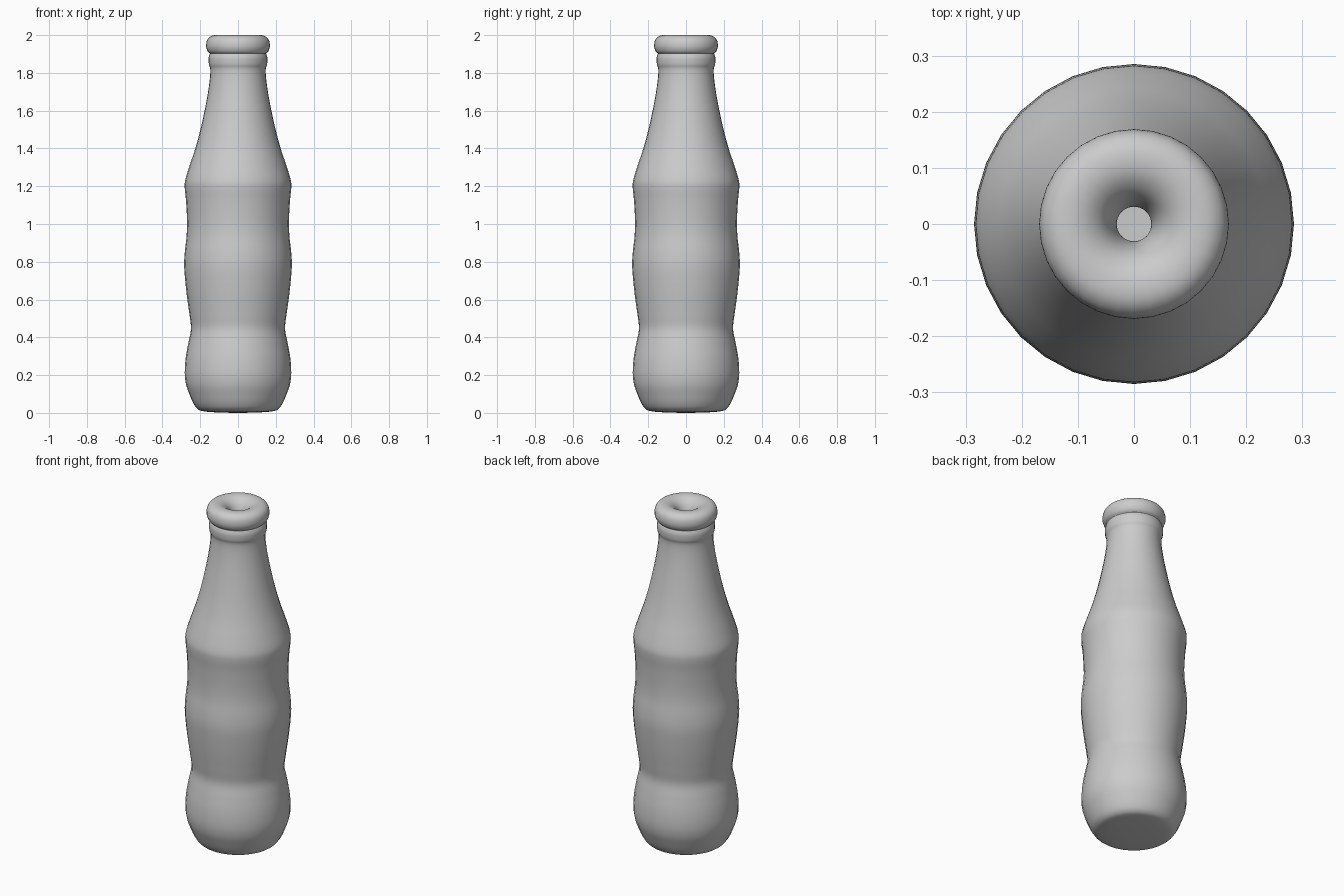
import bpy, bmesh
from math import tau
from mathutils import Vector

if "Cube" in bpy.data.objects:
    bpy.data.objects.remove(bpy.data.objects["Cube"])

SIDES = 32
STEPS = 4

# Half outline (radius, height): base, waisted body, neck, ring
body = [(0.0, 0.0), (0.10, 0.002), (0.18, 0.008), (0.213, 0.02), (0.236, 0.05),
        (0.258, 0.10), (0.275, 0.15), (0.282, 0.21), (0.277, 0.29), (0.263, 0.37),
        (0.249, 0.445), (0.257, 0.52), (0.272, 0.63), (0.283, 0.74), (0.285, 0.80),
        (0.281, 0.86), (0.272, 0.94), (0.270, 1.02), (0.275, 1.12), (0.282, 1.19),
        (0.279, 1.235), (0.256, 1.31), (0.226, 1.40), (0.199, 1.50), (0.177, 1.60),
        (0.160, 1.69), (0.149, 1.77), (0.147, 1.82), (0.154, 1.845), (0.156, 1.875),
        (0.152, 1.893), (0.148, 1.902)]

# Rolled lip turning in to the narrow mouth
lip = [(0.148, 1.902), (0.161, 1.915), (0.169, 1.942), (0.163, 1.975), (0.142, 1.995),
       (0.112, 2.0), (0.082, 1.992), (0.056, 1.97), (0.039, 1.935), (0.031, 1.89),
       (0.033, 1.85)]


def smooth(points):
    """Catmull-Rom curve through the profile points."""
    p = [Vector((r, 0, z)) for r, z in points]
    p = [p[0]] + p + [p[-1]]
    out = []
    for a, b, c, d in zip(p, p[1:], p[2:], p[3:]):
        for i in range(STEPS):
            t = i / STEPS
            out.append(0.5 * (2 * b + (c - a) * t + (2 * a - 5 * b + 4 * c - d) * t**2
                              + (3 * b - a - 3 * c + d) * t**3))
    return out + [p[-1]]


def lathe(name, profile):
    bm = bmesh.new()
    verts = [bm.verts.new(co) for co in profile]
    edges = [bm.edges.new(pair) for pair in zip(verts, verts[1:])]
    bmesh.ops.spin(bm, geom=verts + edges, cent=(0, 0, 0), axis=(0, 0, 1),
                   angle=tau, steps=SIDES, use_duplicate=False)
    bmesh.ops.remove_doubles(bm, verts=bm.verts, dist=0.0002)
    bmesh.ops.recalc_face_normals(bm, faces=bm.faces)
    if sum(f.normal.dot(Vector((*f.calc_center_median().xy, 0))) for f in bm.faces) < 0:
        bmesh.ops.reverse_faces(bm, faces=bm.faces)
    for f in bm.faces:
        f.smooth = True
    mesh = bpy.data.meshes.new(name)
    bm.to_mesh(mesh)
    bm.free()
    obj = bpy.data.objects.new(name, mesh)
    bpy.context.collection.objects.link(obj)
    return obj


# One continuous bottle, base to mouth
lathe("bottle", smooth(body) + smooth(lip)[1:])
